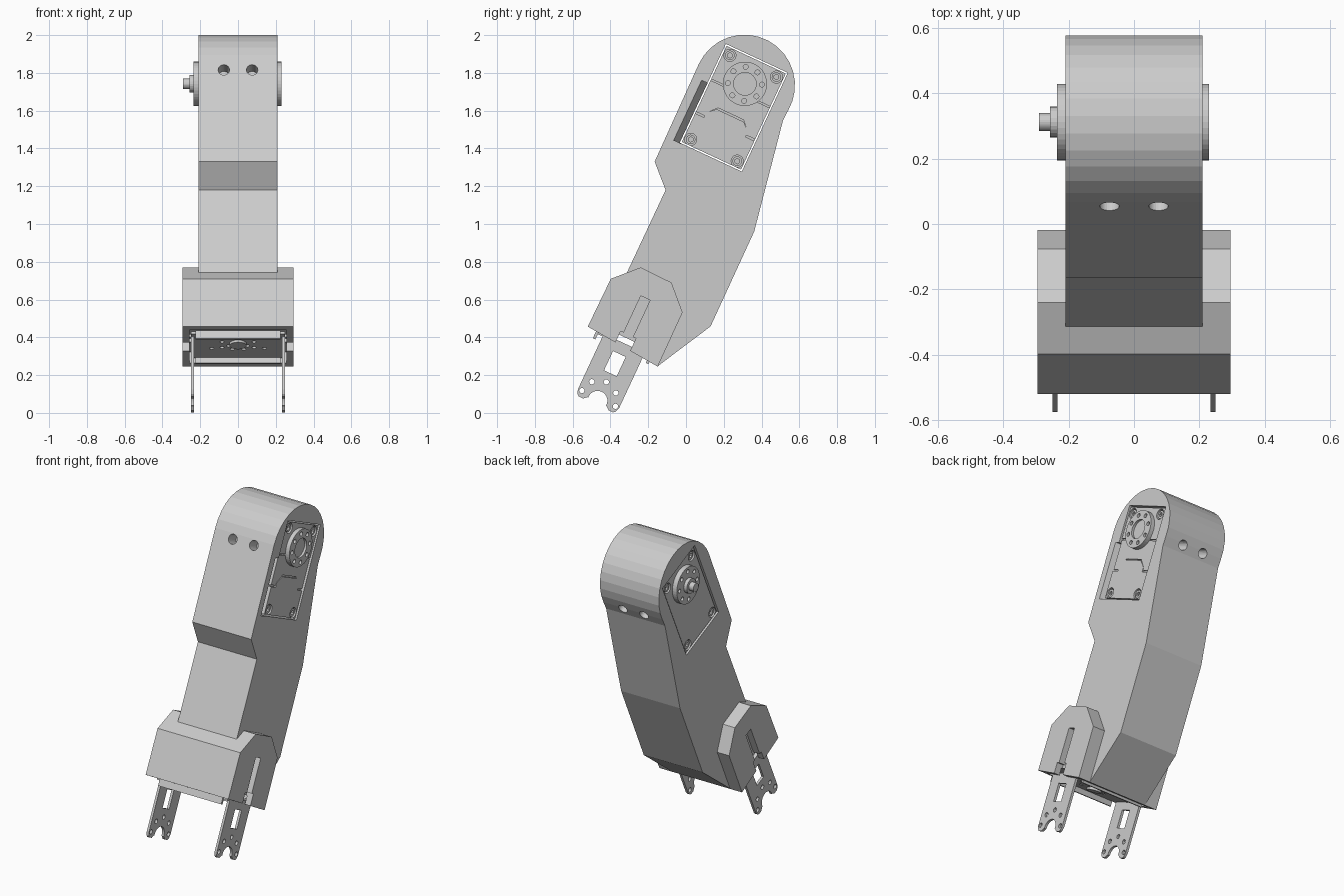
import bpy, bmesh
from math import sin, cos, pi, radians
from mathutils import Vector

if "Cube" in bpy.data.objects:
    bpy.data.objects.remove(bpy.data.objects["Cube"])

S, C = sin(radians(25)), cos(radians(25))   # the whole arm leans 25 degrees
FOOT = (-0.335, 0.35)                       # middle of the clevis underside
HUB = (0.312, 1.742)                        # motor axle


def loc(o, v, u):
    """Tilted coordinates (v across, u along the arm) to world (y, z)."""
    return (o[0] + v * C + u * S, o[1] - v * S + u * C)


def tilt(o, pts):
    return [loc(o, v, u) for v, u in pts]


def rect(v0, v1, u0, u1):
    return [(v0, u0), (v1, u0), (v1, u1), (v0, u1)]


def finish(name, bm):
    bmesh.ops.recalc_face_normals(bm, faces=bm.faces)
    me = bpy.data.meshes.new(name)
    bm.to_mesh(me)
    bm.free()
    ob = bpy.data.objects.new(name, me)
    bpy.context.collection.objects.link(ob)
    return ob


def prism(name, pts, x0, x1):
    """Side profile in (y, z) extruded along x."""
    bm = bmesh.new()
    f = bm.faces.new([bm.verts.new((x0, y, z)) for y, z in pts])
    r = bmesh.ops.extrude_face_region(bm, geom=[f])
    vs = [g for g in r["geom"] if isinstance(g, bmesh.types.BMVert)]
    bmesh.ops.translate(bm, vec=(x1 - x0, 0, 0), verts=vs)
    return finish(name, bm)


def rods(name, specs, n=24):
    """Cylinders given as (start, end, radius), in one object."""
    bm = bmesh.new()
    for a, b, r in specs:
        a, b = Vector(a), Vector(b)
        m = (b - a).to_track_quat('Z', 'Y').to_matrix().to_4x4()
        m.translation = (a + b) / 2
        bmesh.ops.create_cone(bm, cap_ends=True, segments=n, radius1=r,
                              radius2=r, depth=(b - a).length, matrix=m)
    return finish(name, bm)


def xrod(o, v, u, x0, x1, r):
    p = loc(o, v, u)
    return ((x0, *p), (x1, *p), r)


def cut(ob, *cutters):
    for k in cutters:
        m = ob.modifiers.new("cut", 'BOOLEAN')
        m.operation, m.solver, m.object = 'DIFFERENCE', 'EXACT', k
        k.hide_render = True
        k.hide_set(True)


# Arm housing with rounded top
arc = [(0.31 + 0.267 * cos(radians(a)), 1.735 + 0.267 * sin(radians(a)))
       for a in [155 - 185 * i / 16 for i in range(17)]]
body = prism("arm_housing", arc + [
    (0.514, 1.55), (0.361, 0.96), (0.13, 0.458), (-0.15, 0.247)]
    + tilt(FOOT, [(0.2, 0.07), (-0.1, 0.07)])
    + [(-0.35, 0.665), (-0.314, 0.74), (-0.108, 1.18), (-0.166, 1.33)],
    -0.21, 0.21)
pocket = prism("pocket_cutter", tilt(HUB, rect(-.181, .181, -.428, .149)), -.4, .4)

# Sloped cable channel beside the motor pocket
bm = bmesh.new()
rows = []
for u in (-0.43, -0.08):
    rows.append([bm.verts.new((x, *loc(HUB, v, u)))
                 for x, v in ((0.23, -0.222), (0.09, -0.178), (0.23, -0.17))])
bm.faces.new(rows[0])
bm.faces.new(rows[1])
for i in range(3):
    j = (i + 1) % 3
    bm.faces.new((rows[0][i], rows[0][j], rows[1][j], rows[1][i]))
channel = finish("channel_cutter", bm)

# Screw holes through the front and back walls
holes = []
for x in (-0.075, 0.075):
    for s in (-1, 1):
        holes.append(((x, *loc(HUB, s * 0.16, -0.042)),
                      (x, *loc(HUB, s * 0.36, -0.042)), 0.03))
cut(body, pocket, channel, rods("wall_hole_cutter", holes))

# Motor case and its cover panels
screws = [(v, u) for v in (-0.136, 0.136) for u in (-0.388, 0.103)]
wells = rods("screw_well_cutter", [xrod(HUB, v, u, s * 0.175, s * 0.25, 0.032)
                                   for v, u in screws for s in (-1, 1)])
W = 0.173
parts = [
    ("motor_case", rect(-W, W, -.42, .141), -0.19, 0.19),
    ("motor_back_cover", rect(-W, W, -.42, .141), -0.203, -0.188),
    ("motor_top_panel", rect(-W, W, -.052, .141), 0.188, 0.203),
    ("motor_middle_panel", [(-W, -.06), (-W, -.243), (-.113, -.243), (-.113, -.217),
                            (-.074, -.176), (.074, -.176), (.113, -.217),
                            (.113, -.243), (W, -.243), (W, -.06)], 0.188, 0.2),
    ("motor_lower_panel", [(-W, -.42), (W, -.42), (W, -.253), (.122, -.253),
                           (.122, -.225), (.079, -.185), (-.079, -.185),
                           (-.122, -.225), (-.122, -.253), (-W, -.253)], 0.188, 0.203),
]
for name, pts, x0, x1 in parts:
    cut(prism(name, tilt(HUB, pts), x0, x1), wells)
heads = rods("screw_heads", [xrod(HUB, v, u, s * 0.17, s * 0.197, 0.025)
                             for v, u in screws for s in (-1, 1)])
cut(heads, rods("hex_socket_cutter", [xrod(HUB, v, u, s * 0.183, s * 0.25, 0.014)
                                      for v, u in screws for s in (-1, 1)], 6))

# Horn discs with a ring of eight holes
ring = [(0.09 * cos(a), 0.09 * sin(a)) for a in [pi / 4 * i + pi / 8 for i in range(8)]]
for name, s, x1 in (("drive_disc", 1, 0.23), ("idler_disc", -1, 0.235)):
    disc = rods(name, [xrod(HUB, 0, 0, s * 0.18, s * x1, 0.117)], 40)
    cut(disc, rods(name + "_hole_cutter",
                   [xrod(HUB, v, u, s * 0.212, s * 0.3, 0.013) for v, u in ring], 16))
    if s > 0:
        cut(disc, rods("disc_bore_cutter", [xrod(HUB, 0, 0, 0.215, 0.3, 0.06)], 32))
rods("idler_collar", [xrod(HUB, 0, 0, -0.23, -0.257, 0.047)])
rods("idler_pin", [xrod(HUB, 0, 0, -0.25, -0.29, 0.027)])

# Wide clevis block with underside cavity and side slots
clevis = prism("clevis_block", [(-0.24, 0.77), (-0.077, 0.69), (-0.018, 0.532),
                                (-0.15, 0.245), (-0.52, 0.457), (-0.398, 0.71)],
               -0.295, 0.295)
cavity = prism("cavity_cutter", tilt(FOOT, rect(-.175, .175, -.06, .05)), -.256, .256)
slot = [(-.045, -.06), (.045, -.06), (.045, .07), (.027, .07),
        (.027, .285), (-.027, .285), (-.027, .07), (-.045, .07)]
cut(clevis, cavity, *[prism("slot_cutter", tilt(FOOT, slot), s * .25, s * .35)
                      for s in (-1, 1)])

# Fork bracket: base plate, flanges and two legs
base = prism("fork_base", tilt(FOOT, rect(-.15, .15, .005, .02)), -0.25, 0.25)
cut(base, rods("base_hole_cutter", [
    ((x, *loc(FOOT, v, -0.05)), (x, *loc(FOOT, v, 0.1)), 0.012)
    for a, v in ((.03, .04), (.05, .0), (.085, .02), (.14, .03), (.085, -.05))
    for x in (-a, a)], 12))
rods("base_screw", [((0, *loc(FOOT, -.03, .015)), (0, *loc(FOOT, -.03, -.008)), 0.045)])
for name, v in (("front_flange", -.155), ("back_flange", .155)):
    prism(name, tilt(FOOT, rect(v - .0075, v + .0075, -.026, .02)), -0.225, 0.225)

leg = [(-.12, .02), (-.12, -.305), (-.112, -.327), (-.1, -.337), (-.075, -.337),
       (-.055, -.32), (.055, -.32), (.075, -.337), (.1, -.337), (.112, -.327),
       (.12, -.305), (.12, .02)]
window = prism("leg_window_cutter", tilt(FOOT, rect(-.037, .037, -.155, -.042)), -.4, .4)
notch = rods("leg_notch_cutter", [xrod(FOOT, 0, -.315, -.4, .4, 0.052)], 32)
pins = rods("leg_hole_cutter", [xrod(FOOT, v, u, -.4, .4, 0.014) for v, u in (
    (-.098, -.302), (-.07, -.237), (0, -.206), (.07, -.237), (.098, -.302))], 16)
for name, s in (("right_fork_leg", 1), ("left_fork_leg", -1)):
    cut(prism(name, tilt(FOOT, leg), s * 0.234, s * 0.25), window, notch, pins)
